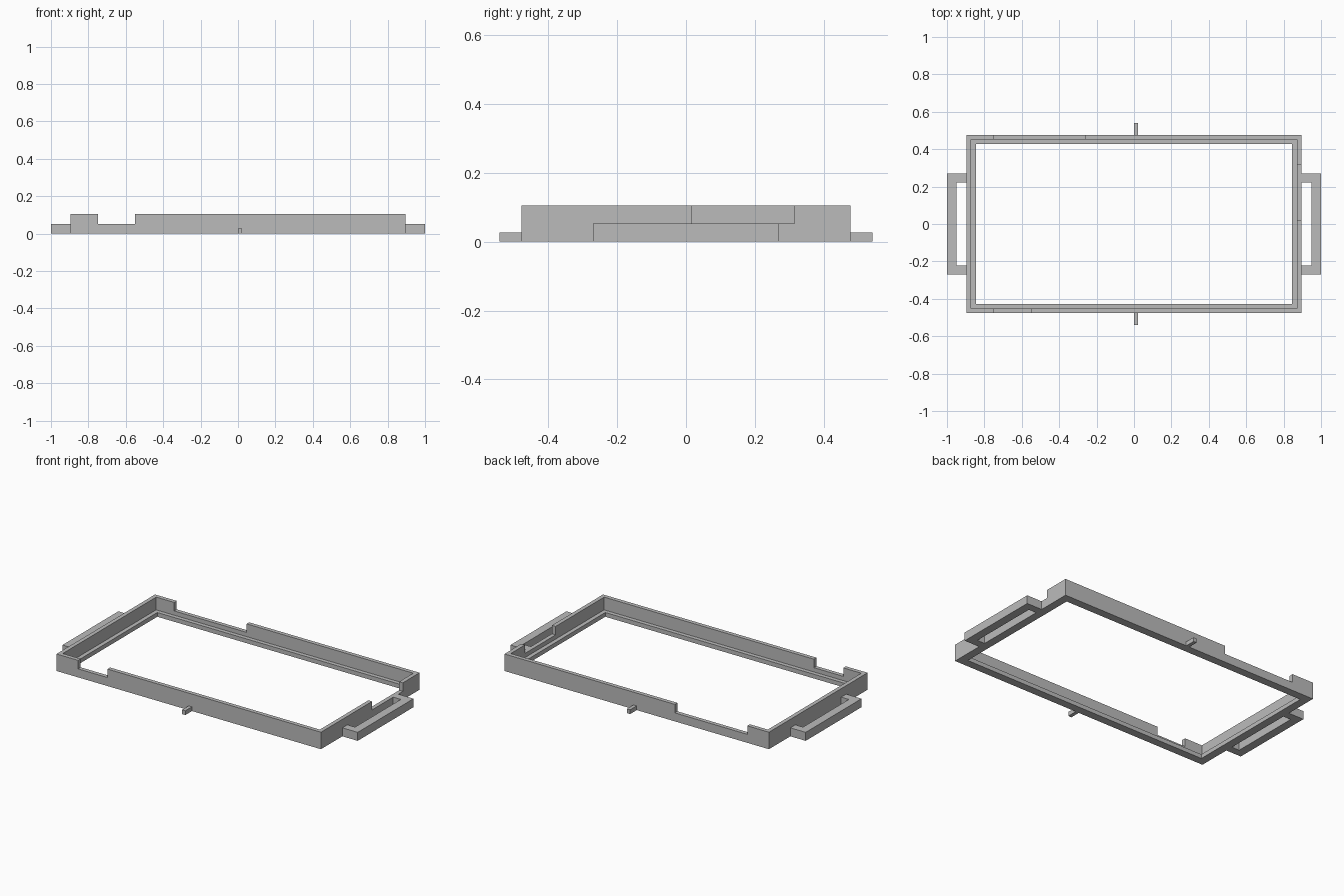
import bpy, bmesh

if "Cube" in bpy.data.objects:
    bpy.data.objects.remove(bpy.data.objects["Cube"], do_unlink=True)

grey = bpy.data.materials.new("plain_grey")
grey.use_nodes = True
grey.diffuse_color = (0.5, 0.5, 0.5, 1)
grey.node_tree.nodes["Principled BSDF"].inputs["Base Color"].default_value = (0.5, 0.5, 0.5, 1)

# Overall sizes
HX, HY = 0.896, 0.477              # half size of the frame
FULL, HALF, LOW = 0.104, 0.052, 0.026   # wall, notch and ledge heights
WALL = 0.025


def prism(name, outline, z0, z1):
    """Extrude a counter-clockwise outline from z0 to z1."""
    bm = bmesh.new()
    face = bm.faces.new([bm.verts.new((x, y, z0)) for x, y in outline])
    ext = bmesh.ops.extrude_face_region(bm, geom=[face])["geom"]
    verts = [v for v in ext if isinstance(v, bmesh.types.BMVert)]
    bmesh.ops.translate(bm, verts=verts, vec=(0, 0, z1 - z0))
    bmesh.ops.recalc_face_normals(bm, faces=bm.faces)
    mesh = bpy.data.meshes.new(name)
    bm.to_mesh(mesh)
    bm.free()
    mesh.materials.append(grey)
    obj = bpy.data.objects.new(name, mesh)
    bpy.context.collection.objects.link(obj)
    return obj


def box(name, x0, x1, y0, y1, z0, z1):
    return prism(name, [(x0, y0), (x1, y0), (x1, y1), (x0, y1)], z0, z1)


def cut(target, cutter):
    """Subtract the cutter and delete it."""
    cutter.hide_render = True
    mod = target.modifiers.new("cut", "BOOLEAN")
    mod.operation = "DIFFERENCE"
    mod.solver = "EXACT"
    mod.object = cutter
    bpy.context.view_layer.objects.active = target
    bpy.ops.object.modifier_apply(modifier=mod.name)
    bpy.data.objects.remove(cutter, do_unlink=True)


# Frame: thin upper wall above a wider inner ledge
frame = box("frame", -HX, HX, -HY, HY, 0, FULL)
ix, iy = HX - WALL, HY - WALL
cut(frame, box("pocket", -ix, ix, -iy, iy, LOW, 0.2))
ox, oy = ix - WALL, iy - WALL
cut(frame, box("opening", -ox, ox, -oy, oy, -0.1, 0.2))

# Notches in the front, back and left walls
cut(frame, box("front_notch", -0.749, -0.55, -0.6, -iy + 0.01, HALF, 0.2))
cut(frame, box("back_notch", -0.749, -0.258, iy - 0.01, 0.6, HALF, 0.2))
cut(frame, box("left_notch", ix - 0.01, 1.1, 0.018, 0.315, HALF, 0.2))

# Handles at both ends
for side, s in (("left", 1), ("right", -1)):
    half = [(HX, 0.27), (1, 0.27), (1, -0.27), (HX, -0.27),
            (HX, -0.222), (0.948, -0.222), (0.948, 0.222), (HX, 0.222)]
    prism(side + "_handle", [(s * x, y) for x, y in half], 0, HALF)

# Small pegs on the long walls
box("front_peg", 0, 0.022, -0.541, -HY, 0, LOW)
box("back_peg", 0, 0.022, HY, 0.541, 0, LOW)
